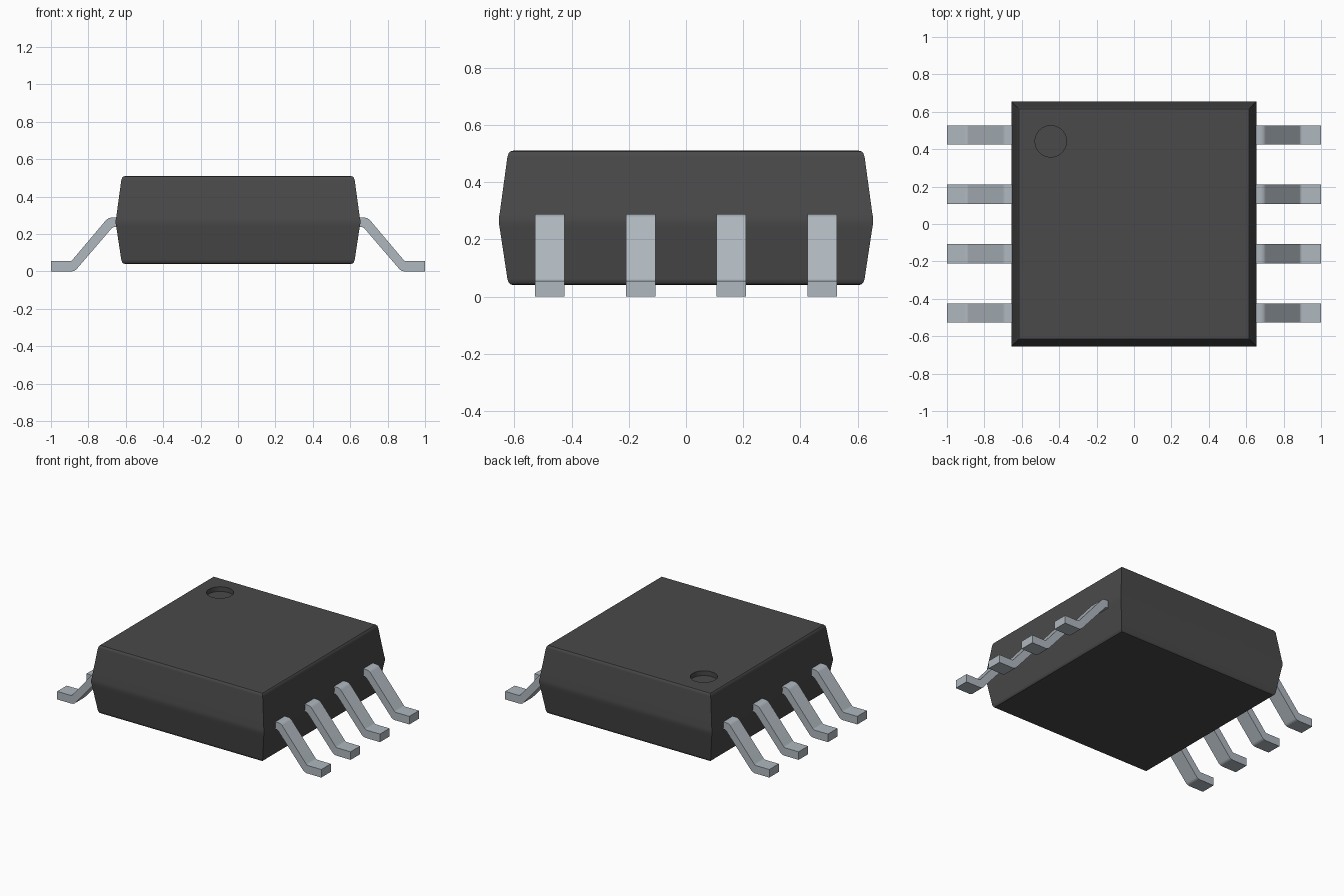
import bpy, bmesh, math
from mathutils import Matrix

cube = bpy.data.objects.get("Cube")
if cube:
    bpy.data.objects.remove(cube, do_unlink=True)


def material(name, rgb):
    m = bpy.data.materials.new(name)
    m.use_nodes = True
    m.diffuse_color = (*rgb, 1)
    bsdf = m.node_tree.nodes["Principled BSDF"]
    bsdf.inputs["Base Color"].default_value = (*rgb, 1)
    bsdf.inputs["Roughness"].default_value = 0.6
    return m


def make_object(name, bm, mat):
    bmesh.ops.recalc_face_normals(bm, faces=bm.faces)
    mesh = bpy.data.meshes.new(name)
    bm.to_mesh(mesh)
    bm.free()
    mesh.materials.append(mat)
    ob = bpy.data.objects.new(name, mesh)
    bpy.context.collection.objects.link(ob)
    return ob


def smooth(ob):
    bpy.ops.object.select_all(action='DESELECT')
    ob.select_set(True)
    bpy.context.view_layer.objects.active = ob
    bpy.ops.object.shade_smooth_by_angle(angle=math.radians(30))
    wn = ob.modifiers.new("Even shading", 'WEIGHTED_NORMAL')
    wn.keep_sharp = True


plastic = material("Dark plastic", (0.067, 0.067, 0.067))
metal = material("Pale metal", (0.43, 0.48, 0.52))

# Package body: square rings (half width, height) with rounded rims and ridge
body_profile = [(0.603, 0.040), (0.614, 0.043), (0.620, 0.050), (0.624, 0.062),
                (0.651, 0.240), (0.654, 0.255), (0.654, 0.275), (0.651, 0.290),
                (0.624, 0.488), (0.620, 0.500), (0.614, 0.507), (0.603, 0.510)]
bm = bmesh.new()
rings = [[bm.verts.new((sx * h, sy * h, z))
          for sx, sy in ((-1, -1), (1, -1), (1, 1), (-1, 1))]
         for h, z in body_profile]
bm.faces.new(rings[0])
bm.faces.new(rings[-1])
for low, high in zip(rings, rings[1:]):
    for i in range(4):
        j = (i + 1) % 4
        bm.faces.new((low[i], low[j], high[j], high[i]))
body = make_object("package_body", bm, plastic)

# Round recess marking the first pin
bm = bmesh.new()
bmesh.ops.create_cone(bm, cap_ends=True, segments=48, radius1=0.084, radius2=0.084,
                      depth=0.1, matrix=Matrix.Translation((-0.445, 0.442, 0.528)))
cutter = make_object("marker_cutter", bm, plastic)
cutter.hide_render = True
cut = body.modifiers.new("Marker recess", 'BOOLEAN')
cut.operation = 'DIFFERENCE'
cut.solver = 'EXACT'
cut.object = cutter
bpy.context.view_layer.objects.active = body
bpy.ops.object.modifier_apply(modifier=cut.name)
bpy.data.objects.remove(cutter, do_unlink=True)
smooth(body)

# Bent pins: side profile (x, z) extruded across the pin width
pin_profile = [(0.630, 0.288), (0.676, 0.288), (0.691, 0.285), (0.704, 0.276),
               (0.885, 0.062), (0.891, 0.057), (0.899, 0.055), (1.000, 0.055),
               (1.000, 0.000), (0.890, 0.000), (0.876, 0.003), (0.864, 0.011),
               (0.674, 0.232), (0.667, 0.236), (0.660, 0.238), (0.630, 0.238)]
PIN_HALF_WIDTH = 0.0515


def make_pin(name, side, y):
    bm = bmesh.new()
    ends = [[bm.verts.new((side * x, y + dy, z)) for x, z in pin_profile]
            for dy in (-PIN_HALF_WIDTH, PIN_HALF_WIDTH)]
    for end in ends:
        bm.faces.new(end)
    n = len(pin_profile)
    for i in range(n):
        j = (i + 1) % n
        bm.faces.new((ends[0][i], ends[0][j], ends[1][j], ends[1][i]))
    smooth(make_object(name, bm, metal))


for side, label in ((1, "left"), (-1, "right")):
    for i in range(4):
        make_pin(f"{label}_pin_{i + 1}", side, 0.476 - i * 0.3173)
